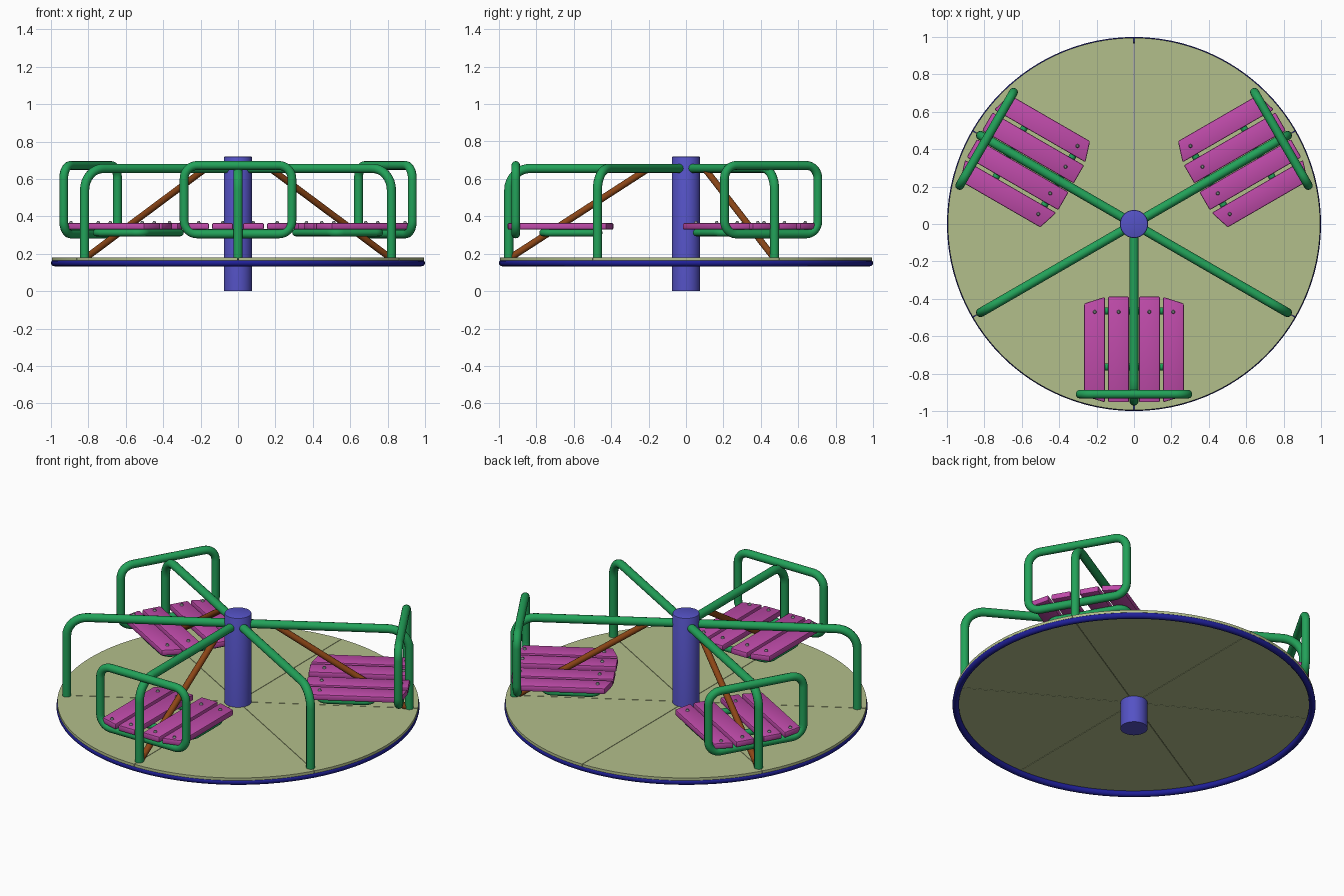
import bpy, bmesh, math
from mathutils import Vector, Matrix

if "Cube" in bpy.data.objects:
    bpy.data.objects.remove(bpy.data.objects["Cube"])


def material(name, rgb):
    m = bpy.data.materials.new(name)
    m.diffuse_color = (*rgb, 1)
    m.use_nodes = True
    m.node_tree.nodes["Principled BSDF"].inputs["Base Color"].default_value = m.diffuse_color
    return m


GREEN = material("green paint", (0.016, 0.36, 0.10))
POST = material("violet blue paint", (0.09, 0.085, 0.56))
NAVY = material("navy paint", (0.014, 0.014, 0.32))
PINK = material("magenta wood", (0.52, 0.07, 0.40))
OLIVE = material("olive deck", (0.45, 0.52, 0.26))
BROWN = material("brown paint", (0.26, 0.06, 0.008))
STEEL = material("bolt grey", (0.25, 0.27, 0.28))


def finish(name, mesh, mat, turn=0, smooth=True):
    mesh.materials.clear()
    mesh.materials.append(mat)
    mesh.transform(Matrix.Rotation(math.radians(turn), 4, 'Z'))
    ob = bpy.data.objects.new(name, mesh)
    bpy.context.collection.objects.link(ob)
    if smooth:
        bpy.ops.object.select_all(action='DESELECT')
        ob.select_set(True)
        bpy.context.view_layer.objects.active = ob
        bpy.ops.object.shade_smooth_by_angle(angle=math.radians(35))
    return ob


def from_bm(name, bm, mat, turn=0, smooth=True):
    bmesh.ops.recalc_face_normals(bm, faces=bm.faces)
    me = bpy.data.meshes.new(name)
    bm.to_mesh(me)
    bm.free()
    return finish(name, me, mat, turn, smooth)


def rounded(points, r, closed=False, steps=8):
    """Replace the corners of a path with right-angle arcs of radius r."""
    pts = [Vector(p) for p in points]
    out, n = [], len(pts)
    for i, p in enumerate(pts):
        if not closed and i in (0, n - 1):
            out.append(p)
            continue
        a = (pts[i - 1] - p).normalized() * r
        b = (pts[(i + 1) % n] - p).normalized() * r
        for k in range(steps + 1):
            t = math.pi / 2 * k / steps
            out.append(p + a * (1 - math.sin(t)) + b * (1 - math.cos(t)))
    return out


def tube(name, pts, radius, mat, turn=0, closed=False):
    cu = bpy.data.curves.new(name, 'CURVE')
    cu.dimensions = '3D'
    cu.bevel_depth = radius
    cu.bevel_resolution = 4
    cu.use_fill_caps = True
    sp = cu.splines.new('POLY')
    sp.points.add(len(pts) - 1)
    for q, p in zip(sp.points, pts):
        q.co = (*p, 1)
    sp.use_cyclic_u = closed
    tmp = bpy.data.objects.new(name + " path", cu)
    bpy.context.collection.objects.link(tmp)
    bpy.context.view_layer.update()
    deps = bpy.context.evaluated_depsgraph_get()
    me = bpy.data.meshes.new_from_object(tmp.evaluated_get(deps))
    bpy.data.objects.remove(tmp)
    return finish(name, me, mat, turn)


def prism(bm, outline, z0, z1, bevel=0):
    f = bm.faces.new([bm.verts.new((x, y, z0)) for x, y in outline])
    ext = bmesh.ops.extrude_face_region(bm, geom=[f])
    top = [v for v in ext['geom'] if isinstance(v, bmesh.types.BMVert)]
    bmesh.ops.translate(bm, verts=top, vec=(0, 0, z1 - z0))
    if bevel:
        bmesh.ops.bevel(bm, geom=bm.edges[:], offset=bevel, segments=2,
                        profile=0.5, affect='EDGES')


# central post
bm = bmesh.new()
bmesh.ops.create_cone(bm, cap_ends=True, segments=48, radius1=0.075, radius2=0.075,
                      depth=0.72, matrix=Matrix.Translation((0, 0, 0.36)))
rim = [e for e in bm.edges if all(v.co.z > 0.7 for v in e.verts)]
bmesh.ops.bevel(bm, geom=rim, offset=0.007, segments=2, profile=0.5, affect='EDGES')
from_bm("center_post", bm, POST)

# deck made of six wedges with hairline gaps
for i in range(6):
    bm = bmesh.new()
    g, R = 0.0015, 0.995
    d = math.asin(g / R)
    arc = [(R * math.cos(t), R * math.sin(t)) for t in
           [d + (math.pi / 3 - 2 * d) * k / 20 for k in range(21)]]
    tip = 2 * g
    prism(bm, [(tip * math.cos(math.pi / 6), tip * math.sin(math.pi / 6))] + arc,
          0.163, 0.179)
    from_bm("deck_wedge", bm, OLIVE, 30 + 60 * i)

# rim tube below the deck
ring = [(0.982 * math.cos(2 * math.pi * k / 96), 0.982 * math.sin(2 * math.pi * k / 96), 0.151)
        for k in range(96)]
tube("deck_rim", ring, 0.018, NAVY, closed=True)

# bent handrail arms, all laid out towards -y and turned into place
arm = rounded([(0, -0.04, 0.656), (0, -0.947, 0.656), (0, -0.947, 0.172)], 0.115)
for turn in (0, 120, 240, 60, -60):
    tube("handrail_arm", arm, 0.0245, GREEN, turn)

# three seats
for turn in (0, 120, 240):
    tube("diagonal_brace", [(0, -0.19, 0.662), (0, -0.94, 0.178)], 0.018, BROWN, turn)

    w, z0, z1 = 0.288, 0.306, 0.672
    frame = rounded([(-w, -0.91, z0), (w, -0.91, z0), (w, -0.91, z1), (-w, -0.91, z1)],
                    0.07, True)
    tube("seat_back_frame", frame, 0.0235, GREEN, turn, True)

    w, y0, y1, z = 0.225, -0.765, -0.465, 0.312
    loop = rounded([(-w, y0, z), (w, y0, z), (w, y1, z), (-w, y1, z)], 0.05, True)
    tube("seat_support", loop, 0.019, GREEN, turn, True)

    # planks: the outer pair has slanted ends
    bm = bmesh.new()
    for s in (-1, 1):
        prism(bm, [(s * 0.027, -0.953), (s * 0.138, -0.953),
                   (s * 0.138, -0.388), (s * 0.027, -0.388)], 0.329, 0.364)
        prism(bm, [(s * 0.156, -0.953), (s * 0.266, -0.92),
                   (s * 0.266, -0.425), (s * 0.156, -0.39)], 0.329, 0.364)
    bmesh.ops.bevel(bm, geom=bm.edges[:], offset=0.007, segments=2,
                    profile=0.5, affect='EDGES')
    from_bm("seat_planks", bm, PINK, turn)

    # bolt heads
    bm = bmesh.new()
    for x in (-0.21, -0.082, 0.082, 0.21):
        for y in (-0.47, -0.91):
            bmesh.ops.create_cone(bm, cap_ends=True, segments=12, radius1=0.011,
                                  radius2=0.006, depth=0.012,
                                  matrix=Matrix.Translation((x, y, 0.368)))
    from_bm("seat_bolts", bm, STEEL, turn)
